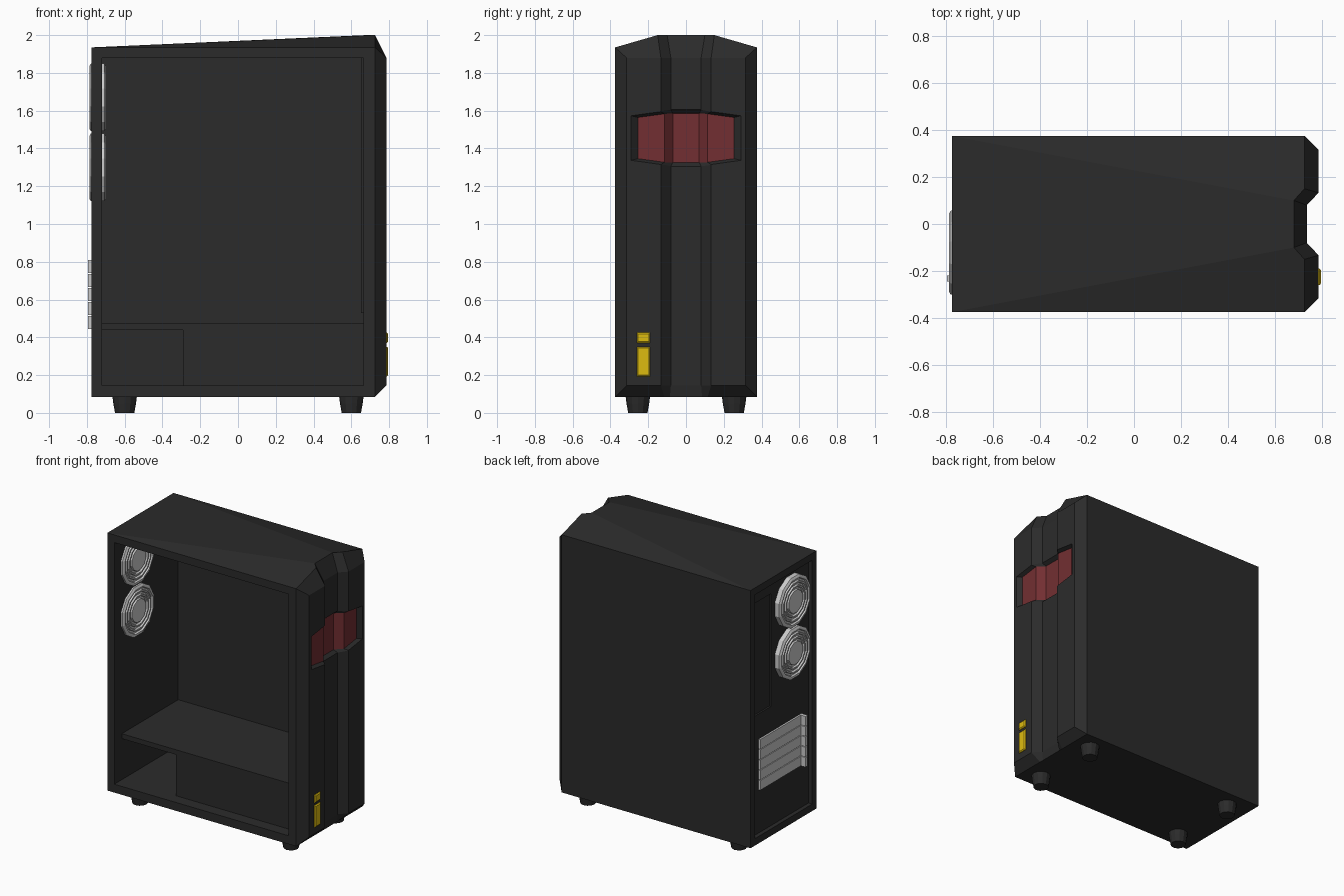
import bpy, bmesh, math

if "Cube" in bpy.data.objects:
    bpy.data.objects.remove(bpy.data.objects["Cube"])


def material(name, rgb):
    m = bpy.data.materials.new(name)
    m.diffuse_color = (*rgb, 1)
    m.use_nodes = True
    m.node_tree.nodes["Principled BSDF"].inputs["Base Color"].default_value = m.diffuse_color
    return m


DARK = material("dark_shell", (0.024, 0.024, 0.024))
RED = material("red_panel", (0.17, 0.028, 0.032))
YELLOW = material("yellow_badge", (0.72, 0.5, 0.005))


def loft(name, rings, caps=None, mat=None):
    """Join matching closed rings of points with quads and cap both ends."""
    bm = bmesh.new()
    vs = [[bm.verts.new(p) for p in ring] for ring in rings]
    n = len(rings[0])
    for a, b in zip(vs, vs[1:]):
        for i in range(n):
            j = (i + 1) % n
            bm.faces.new((a[i], a[j], b[j], b[i]))
    for end in (vs[0], vs[-1]):
        for cap in caps or [range(n)]:
            bm.faces.new([end[i] for i in cap])
    bmesh.ops.remove_doubles(bm, verts=bm.verts, dist=1e-5)
    bmesh.ops.recalc_face_normals(bm, faces=bm.faces)
    me = bpy.data.meshes.new(name)
    bm.to_mesh(me)
    bm.free()
    ob = bpy.data.objects.new(name, me)
    bpy.context.collection.objects.link(ob)
    if mat:
        me.materials.append(mat)
    return ob


def box(name, x, y, z, mat=None):
    rings = [[(x[0], y[0], h), (x[1], y[0], h), (x[1], y[1], h), (x[0], y[1], h)] for h in z]
    return loft(name, rings, mat=mat)


def cut(ob, cutter):
    mod = ob.modifiers.new("cut", 'BOOLEAN')
    mod.operation, mod.solver, mod.object = 'DIFFERENCE', 'EXACT', cutter
    bpy.context.view_layer.objects.active = ob
    bpy.ops.object.modifier_apply(modifier=mod.name)
    bpy.data.objects.remove(cutter)


def mirrored(half):
    return half + [(x, -y, z) for x, y, z in reversed(half)]


# Case shell: outline with chamfered, grooved front, lofted upwards
def mid_row(z):
    return mirrored([(-.775, -.375, z), (.725, -.375, z), (.785, -.315, z),
                     (.785, -.133, z), (.735, -.08, z)])


bottom = mirrored([(-.775, -.375, .085), (.725, -.375, .085), (.725, -.375, .085),
                   (.725, -.115, .085), (.725, -.085, .085)])
top = mirrored([(-.775, -.375, 1.935), (.725, -.375, 1.935), (.725, -.375, 1.935),
                (.725, -.15, 2.0), (.68, -.1, 2.0)])
case = loft("case_shell", [bottom, mid_row(.145), mid_row(1.88), top],
            [(0, 1, 3, 4), (0, 4, 5, 9), (5, 6, 8, 9)], DARK)

# Open side bay, recessed rear panel and port recess
cut(case, box("bay_cutter", (-.72, .665), (-.6, .35), (.145, 1.88), DARK))
cut(case, box("rear_cutter", (-.9, -.745), (-.325, .325), (.135, 1.885), DARK))
cut(case, box("port_cutter", (-.9, -.732), (.10, .30), (.99, 1.80), DARK))

# Red front panel set in a tapered recess that follows the groove
ZC = 1.455
frame = [(.785, -.29, .118), (.785, -.133, .14), (.735, -.08, .15)]
inner = [(.757, -.255, .109), (.757, -.115, .128), (.707, -.07, .130)]
outer = [tuple(2 * f - i for f, i in zip(a, b)) for a, b in zip(frame, inner)]
STRIP = [(i, i + 1, 10 - i, 11 - i) for i in range(5)]


def band(cols, dx=0):
    cols = cols + [(x, -y, h) for x, y, h in reversed(cols)]
    return ([(x + dx, y, ZC + h) for x, y, h in cols] +
            [(x + dx, y, ZC - h) for x, y, h in reversed(cols)])


cut(case, loft("panel_cutter", [band(outer), band(inner)], STRIP, DARK))
loft("red_front_panel", [band(inner, -.004), band(inner, .004)], STRIP, RED)

# Interior: power supply shroud and front fan mount
box("shroud_shelf", (-.72, .665), (-.29, .35), (.44, .475), DARK)
box("shroud_front", (-.29, .665), (-.29, -.26), (.145, .44), DARK)
box("front_fan_mount", (.65, .665), (-.33, .33), (.53, 1.88), DARK)


# Rear fans: faceted discs with concentric grooves on both faces
def circle_x(x, r, cy, cz, n=12):
    return [(x, cy + r * math.cos(2 * math.pi * (i + .5) / n),
             cz + r * math.sin(2 * math.pi * (i + .5) / n)) for i in range(n)]


face = []
for r in (.072 + .03, .132, .162):
    face += [(r - .02, 0), (r - .017, .012), (r - .005, .012), (r, 0)]
face += [(.172, 0), (.185, .008)]
profile = [(-.787 + d, r) for r, d in face] + [(-.70 - d, r) for r, d in reversed(face)]
for k, z in enumerate((1.30, 1.67)):
    loft(f"rear_fan_{k + 1}", [circle_x(x, r, -.122, z) for x, r in profile])

# Expansion slot covers with folded lips
for k in range(5):
    z = .445 + .0738 * k
    box(f"slot_cover_{k + 1}", (-.758, -.74), (-.24, .24), (z, z + .069))
    box(f"slot_lip_{k + 1}", (-.795, -.75), (-.245, -.22), (z, z + .069))


# Yellow front badges with bevelled rim
def badge(name, z0, z1):
    def ring(x, d):
        return [(x, -.26 + d, z0 + d), (x, -.19 - d, z0 + d),
                (x, -.19 - d, z1 - d), (x, -.26 + d, z1 - d)]
    loft(name, [ring(.78, 0), ring(.789, 0), ring(.795, .007)], mat=YELLOW)


badge("lower_badge", .193, .35)
badge("upper_badge", .37, .425)

# Tapered feet
for sx in (-1, 1):
    for sy in (-1, 1):
        rings = [[(sx * .6 + r * math.cos(math.pi * i / 6),
                   sy * .255 + r * math.sin(math.pi * i / 6), z) for i in range(12)]
                 for z, r in ((0, .051), (.05, .06), (.09, .065))]
        loft(f"foot_{'front' if sx > 0 else 'rear'}_{'left' if sy > 0 else 'right'}",
             rings, mat=DARK)
